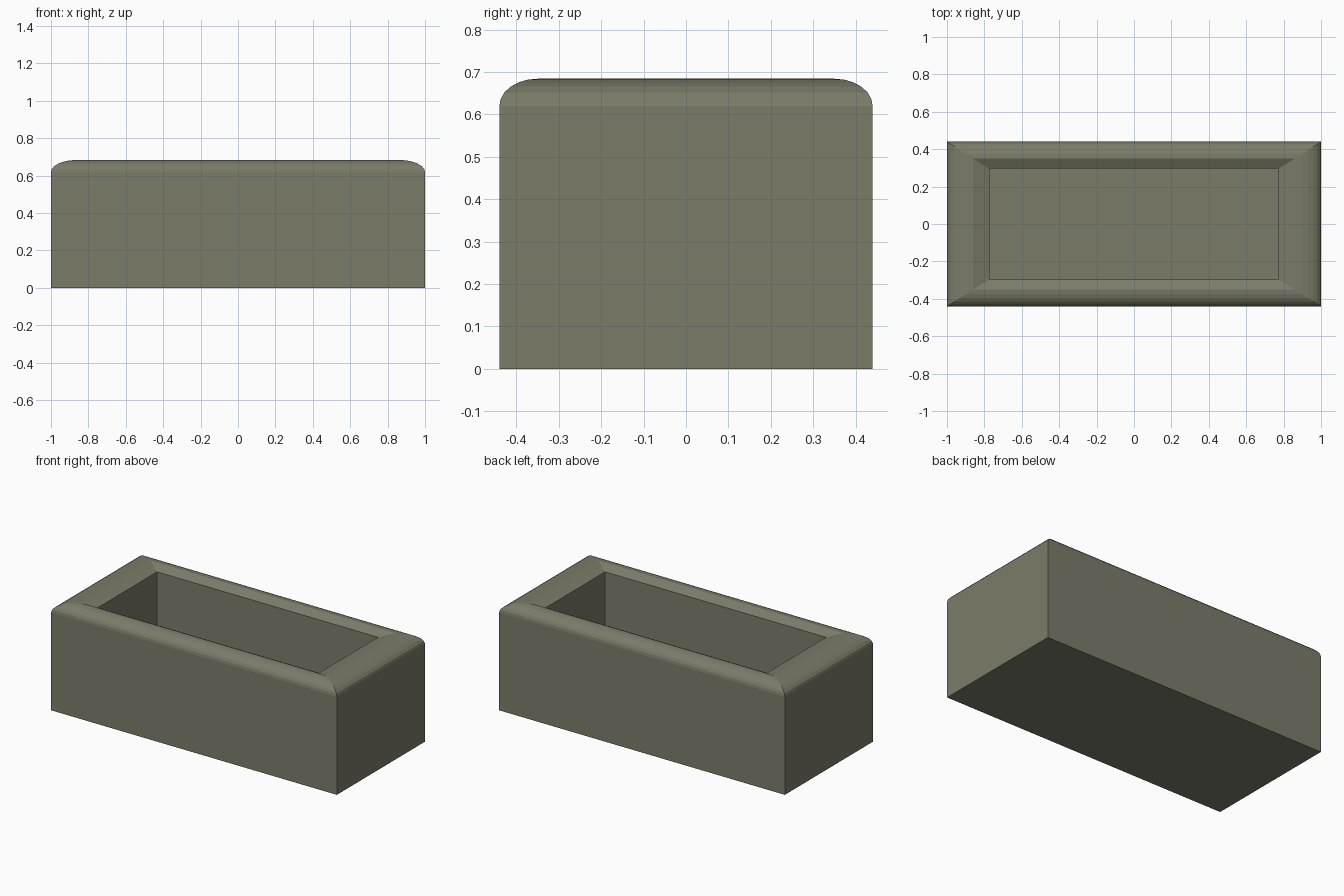
import bpy, bmesh, math

if "Cube" in bpy.data.objects:
    bpy.data.objects.remove(bpy.data.objects["Cube"])

mat = bpy.data.materials.new("olive grey stone")
mat.diffuse_color = (0.2, 0.2, 0.143, 1)
mat.use_nodes = True
mat.node_tree.nodes["Principled BSDF"].inputs["Base Color"].default_value = mat.diffuse_color

# Wall profile as rectangle rings: (half x, half y, z)
rings = [(1.0, 0.44, 0.0)]
# rounded outer shoulder, quarter ellipse up to the crest
STEPS = 6
for i in range(STEPS + 1):
    a = math.pi / 2 * i / STEPS
    rings.append((0.86 + 0.14 * math.cos(a), 0.35 + 0.09 * math.cos(a),
                  0.62 + 0.064 * math.sin(a)))
# inner lip slope and vertical inner wall down to the floor
rings += [(0.773, 0.296, 0.655), (0.773, 0.296, 0.10)]

bm = bmesh.new()
loops = [[bm.verts.new((sx * x, sy * y, z))
          for sx, sy in ((-1, -1), (1, -1), (1, 1), (-1, 1))]
         for x, y, z in rings]
for lo, hi in zip(loops, loops[1:]):
    for i in range(4):
        j = (i + 1) % 4
        bm.faces.new((lo[i], lo[j], hi[j], hi[i]))
bm.faces.new(loops[0][::-1])   # underside
bm.faces.new(loops[-1])        # trough floor
bmesh.ops.recalc_face_normals(bm, faces=bm.faces)

mesh = bpy.data.meshes.new("trough")
bm.to_mesh(mesh)
bm.free()
mesh.materials.append(mat)
obj = bpy.data.objects.new("trough", mesh)
bpy.context.collection.objects.link(obj)
